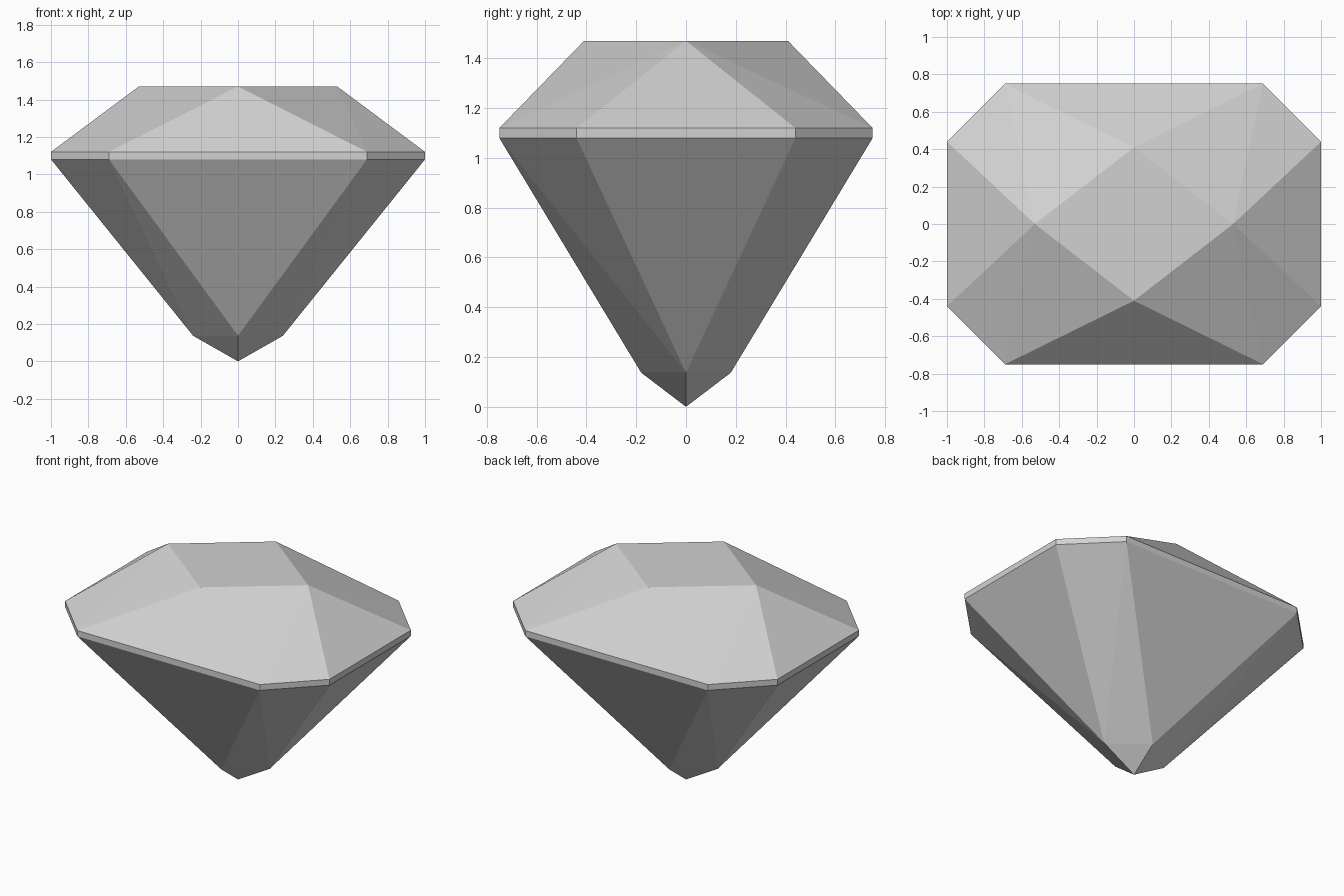
import bpy
import bmesh

cube = bpy.data.objects.get("Cube")
if cube:
    bpy.data.objects.remove(cube, do_unlink=True)

# Single stone colour
GREY = (0.64, 0.64, 0.64, 1)
stone = bpy.data.materials.new("pale grey stone")
stone.use_nodes = True
stone.diffuse_color = GREY
stone.node_tree.nodes["Principled BSDF"].inputs["Base Color"].default_value = GREY

bm = bmesh.new()


def octagon(z):
    """Girdle outline: a rectangle with clipped corners, counter-clockwise from +x."""
    w, d, cx, cy = 1.0, 0.75, 0.69, 0.44
    outline = [(w, -cy), (w, cy), (cx, d), (-cx, d),
               (-w, cy), (-w, -cy), (-cx, -d), (cx, -d)]
    return [bm.verts.new((x, y, z)) for x, y in outline]


def diamond(rx, ry, z):
    """Four points on the axes, counter-clockwise from +x."""
    return [bm.verts.new((x, y, z)) for x, y in ((rx, 0), (0, ry), (-rx, 0), (0, -ry))]


def facets(outer, inner):
    """Triangular side facets with folded corner facets between them."""
    for i in range(4):
        a, b, c = (outer[(2 * i + k) % 8] for k in range(3))
        p, q = inner[i], inner[(i + 1) % 4]
        bm.faces.new((a, b, p))
        # The fold runs from the wide side's corner to the side point on the x axis
        if i % 2 == 0:
            bm.faces.new((b, c, p))
            bm.faces.new((c, q, p))
        else:
            bm.faces.new((b, c, q))
            bm.faces.new((b, q, p))


girdle_top = octagon(1.12)
girdle_bottom = octagon(1.08)
table = diamond(0.53, 0.41, 1.47)
culet = diamond(0.24, 0.18, 0.137)
tip = bm.verts.new((0, 0, 0))

# Crown and flat table
facets(girdle_top, table)
bm.faces.new(table)

# Thin girdle band
for i in range(8):
    j = (i + 1) % 8
    bm.faces.new((girdle_bottom[i], girdle_bottom[j], girdle_top[j], girdle_top[i]))

# Pavilion and pointed tip
facets(girdle_bottom, culet)
for i in range(4):
    bm.faces.new((culet[i], tip, culet[(i + 1) % 4]))

bmesh.ops.recalc_face_normals(bm, faces=bm.faces[:])
mesh = bpy.data.meshes.new("cut_gem")
bm.to_mesh(mesh)
bm.free()
mesh.materials.append(stone)
gem = bpy.data.objects.new("cut_gem", mesh)
bpy.context.collection.objects.link(gem)
